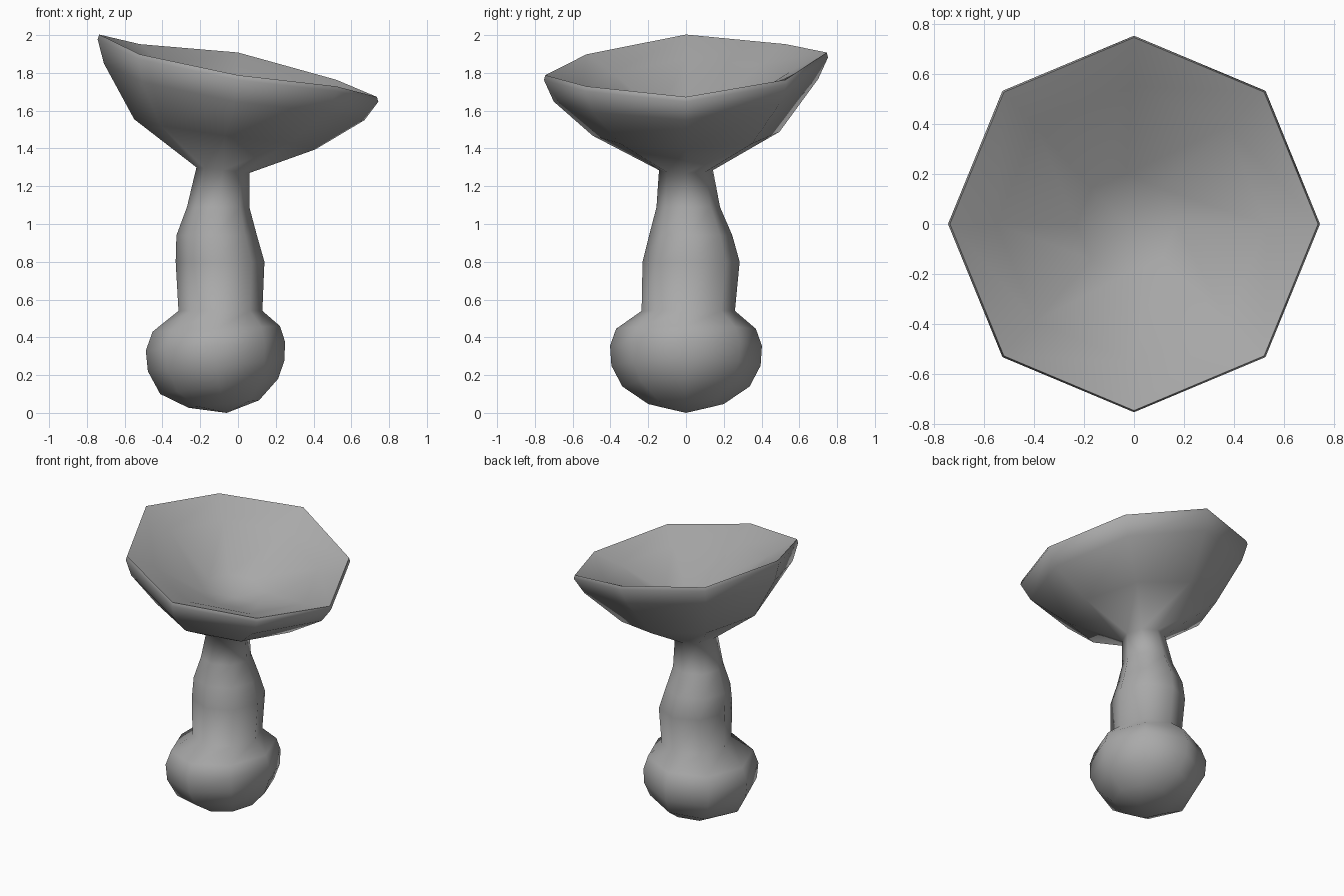
import bpy
import bmesh
from math import cos, sin, tau

SIDES = 8

cube = bpy.data.objects.get("Cube")
if cube:
    bpy.data.objects.remove(cube, do_unlink=True)


def make_material(name, rgb):
    mat = bpy.data.materials.new(name)
    mat.use_nodes = True
    color = (*rgb, 1.0)
    mat.diffuse_color = color
    mat.node_tree.nodes["Principled BSDF"].inputs["Base Color"].default_value = color
    return mat


# Uneven waviness of the cap rim, one value per side
RIM_WAVE = (0, 0, .01, -.045, 0, -.014, .01, .05)


def add_ring(bm, center, radii, tilt=(0, 0), wave=0):
    """Tilted elliptical ring; tilt is the rise at its +x and +y corners."""
    ring = []
    for i in range(SIDES):
        c, s = cos(tau * i / SIDES), sin(tau * i / SIDES)
        x, y, z = center
        ring.append(bm.verts.new((
            x + radii[0] * c,
            y + radii[1] * s,
            z + tilt[0] * c + tilt[1] * s + wave * RIM_WAVE[i])))
    return ring


def bridge(bm, lower, upper):
    for i in range(SIDES):
        j = (i + 1) % SIDES
        bm.faces.new((lower[i], lower[j], upper[j], upper[i]))


def close_with_point(bm, ring, point):
    tip = bm.verts.new(point)
    for i in range(SIDES):
        bm.faces.new((ring[i], ring[(i + 1) % SIDES], tip))


# Each ring: center, radii, tilt, wave
bulb = [
    ((-.075, 0, .047), (.187, .2), (.02, 0)),
    ((-.1, 0, .14), (.312, .337), (.04, 0)),
    ((-.115, 0, .25), (.362, .395), (.03, 0)),
    ((-.12, 0, .355), (.368, .402), (.025, 0)),
    ((-.115, 0, .445), (.337, .37), (.015, 0)),
]
stem = [
    ((-.093, .012, .54), (.222, .247)),
    ((-.095, .027, .8), (.235, .257)),
    ((-.113, .025, .94), (.213, .22)),
    ((-.105, .012, 1.09), (.165, .168)),
    ((-.08, 0, 1.285), (.14, .143), (-.015, 0)),
]
cap_outside = [
    ((-.07, 0, 1.475), (.48, .495), (-.08, .01), .3),
    ((-.02, 0, 1.7), (.69, .7), (-.15, .06), .8),
    ((0, 0, 1.812), (.743, .752), (-.165, .06), 1),
    ((0, 0, 1.838), (.735, .745), (-.165, .06), 1),
]
cap_dish = [
    ((-.01, 0, 1.755), (.54, .55), (-.12, .045), .6),
    ((-.03, 0, 1.575), (.2, .2), (-.04, .015), .2),
]

# One continuous skin from the bulb up over the rim and into the dish
bm = bmesh.new()
rings = [add_ring(bm, *r) for r in bulb + stem + cap_outside + cap_dish]
for lower, upper in zip(rings, rings[1:]):
    bridge(bm, lower, upper)
close_with_point(bm, rings[0], (-.06, 0, 0))
close_with_point(bm, rings[-1], (-.03, 0, 1.53))
bmesh.ops.recalc_face_normals(bm, faces=bm.faces)
for face in bm.faces:
    face.smooth = True

# Crisp edge where the lip meets the dish
rim = rings[-len(cap_dish) - 1]
for i in range(SIDES):
    bm.edges.get((rim[i - 1], rim[i])).smooth = False

mesh = bpy.data.meshes.new("mushroom")
bm.to_mesh(mesh)
bm.free()
mesh.materials.append(make_material("plain grey", (.4, .4, .4)))
mushroom = bpy.data.objects.new("mushroom", mesh)
bpy.context.collection.objects.link(mushroom)
